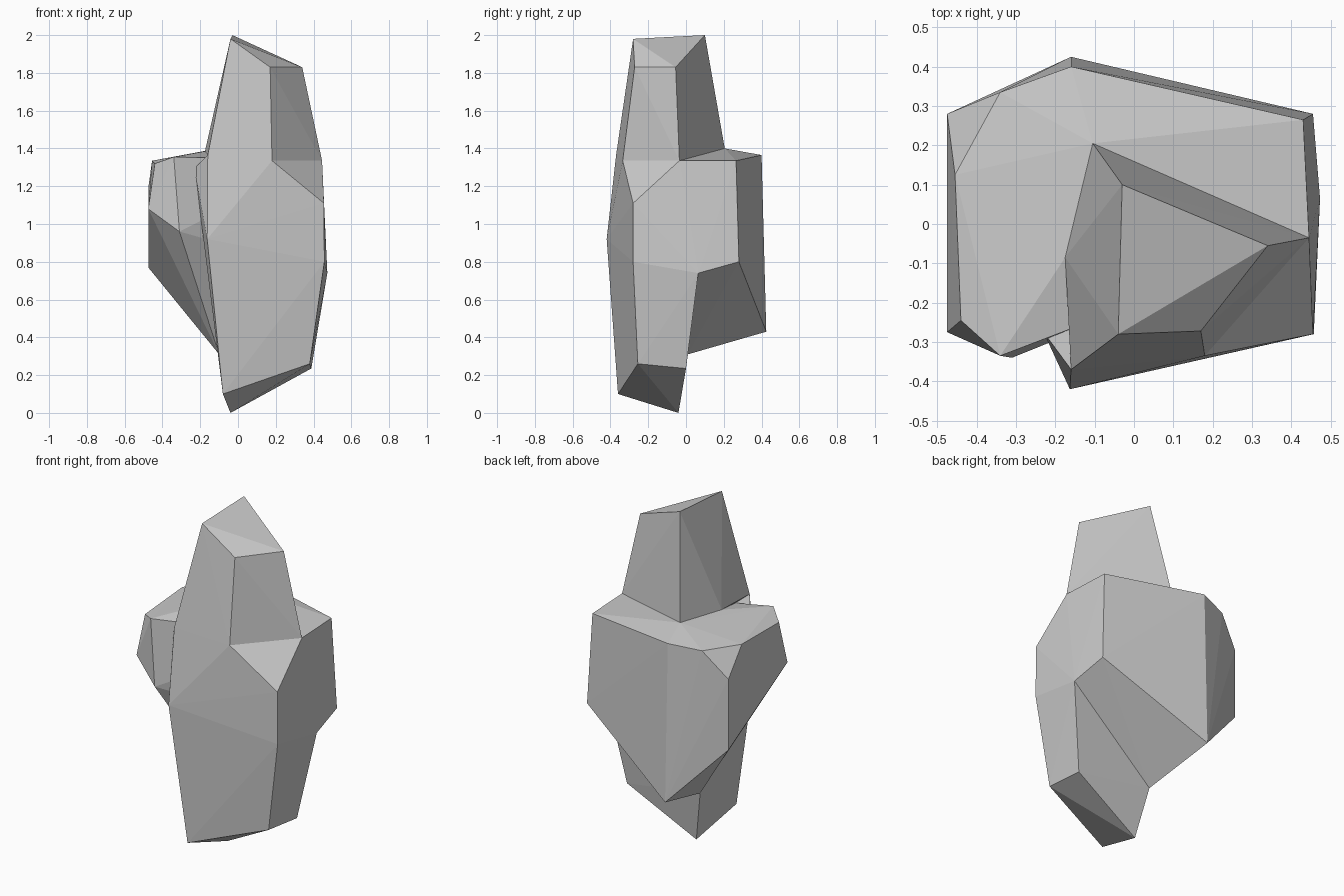
import bpy, bmesh

if "Cube" in bpy.data.objects:
    bpy.data.objects.remove(bpy.data.objects["Cube"])


def hull(name, points):
    bm = bmesh.new()
    for p in points:
        bm.verts.new(p)
    bmesh.ops.convex_hull(bm, input=bm.verts[:])
    loose = [v for v in bm.verts if not v.link_faces]
    bmesh.ops.delete(bm, geom=loose, context='VERTS')
    bmesh.ops.recalc_face_normals(bm, faces=bm.faces[:])
    mesh = bpy.data.meshes.new(name)
    bm.to_mesh(mesh)
    bm.free()
    ob = bpy.data.objects.new(name, mesh)
    bpy.context.collection.objects.link(ob)
    return ob


# Wide block at the back
block = hull("rock", [
    (-.44, -.245, 1.32), (-.34, -.335, 1.355), (-.175, -.085, 1.385),
    (-.105, .205, 1.40), (.445, -.035, 1.335), (.43, .265, 1.335),
    (-.16, .40, 1.365), (-.34, .335, 1.345), (-.455, .125, 1.335),
    (-.475, .28, 1.19), (-.475, .28, .77), (-.475, -.275, 1.08),
    (-.475, -.06, .96), (-.31, -.34, .96), (.455, .28, .80),
    (-.16, .425, .43), (-.1, .01, .31), (.473, .065, .74)])

# Front shaft tapering to the foot
shaft = hull("lower_shaft", [
    (-.163, -.42, .92), (-.16, -.37, 1.365), (-.23, -.275, 1.295),
    (.18, -.335, 1.335), (.445, -.035, 1.335), (.455, -.28, 1.11),
    (.457, -.28, .80), (.38, -.255, .26), (-.08, -.36, .10),
    (-.04, -.04, 0), (.388, 0, .235), (.473, .065, .74),
    (-.1, .01, .31), (-.1, .1, 1.3)])

# Tapered spire on top
spire = hull("upper_spire", [
    (-.03, .10, 2.0), (-.04, -.28, 1.98), (.34, -.055, 1.83), (.17, -.272, 1.83),
    (-.16, -.37, 1.365), (-.175, -.085, 1.385), (-.105, .205, 1.40),
    (.445, -.035, 1.335), (.18, -.335, 1.335), (.1, -.1, 1.1)])

# Fuse the three parts into one rock
for part in (shaft, spire):
    mod = block.modifiers.new("union", 'BOOLEAN')
    mod.operation = 'UNION'
    mod.solver = 'EXACT'
    mod.object = part
bpy.context.view_layer.update()
fused = bpy.data.meshes.new_from_object(
    block.evaluated_get(bpy.context.evaluated_depsgraph_get()))
block.modifiers.clear()
block.data = fused
for part in (shaft, spire):
    bpy.data.objects.remove(part)
